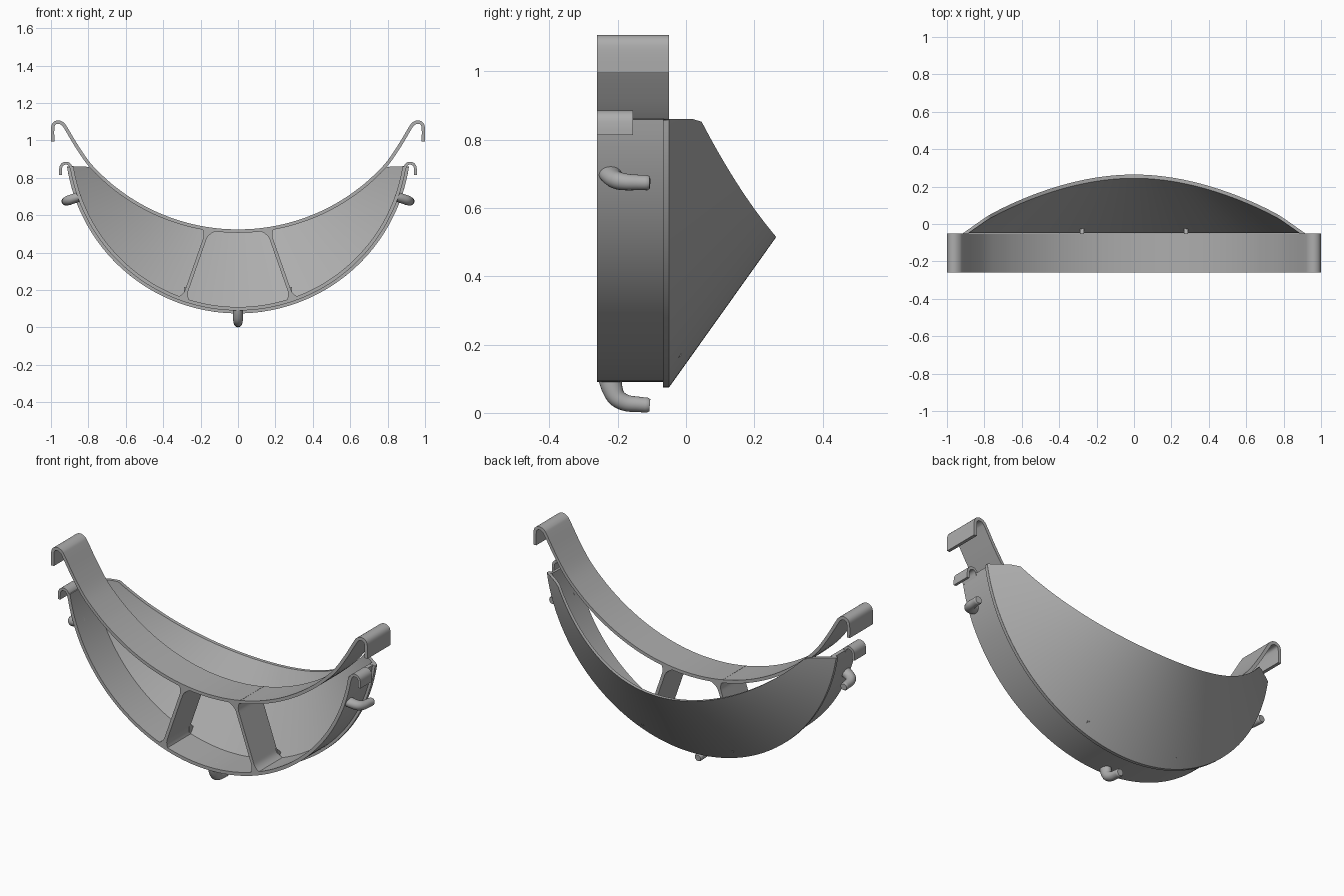
import bpy, bmesh, math
from mathutils import Vector

cube = bpy.data.objects.get("Cube")
if cube:
    bpy.data.objects.remove(cube)

grey = bpy.data.materials.new("plain grey")
grey.use_nodes = True
COLOUR = (0.42, 0.42, 0.42, 1)
grey.diffuse_color = COLOUR
grey.node_tree.nodes["Principled BSDF"].inputs["Base Color"].default_value = COLOUR

CENTRE = 1.0             # height of the lower arc's centre
TOP = 0.86               # height where the lower arc and scoop stop
FRONT, BACK = -0.26, -0.05


def loft(name, sections):
    """Bridge equal point loops into a closed solid."""
    bm = bmesh.new()
    rings = [[bm.verts.new(p) for p in s] for s in sections]
    n = len(rings[0])
    for a, b in zip(rings, rings[1:]):
        for i in range(n):
            j = (i + 1) % n
            bm.faces.new((a[i], a[j], b[j], b[i]))
    bm.faces.new(rings[0])
    bm.faces.new(rings[-1])
    bmesh.ops.recalc_face_normals(bm, faces=bm.faces)
    mesh = bpy.data.meshes.new(name)
    bm.to_mesh(mesh)
    bm.free()
    mesh.materials.append(grey)
    ob = bpy.data.objects.new(name, mesh)
    bpy.context.collection.objects.link(ob)
    bpy.ops.object.select_all(action='DESELECT')
    ob.select_set(True)
    bpy.context.view_layer.objects.active = ob
    bpy.ops.object.shade_smooth_by_angle(angle=math.radians(35))
    return ob


def smooth(pts, steps=5):
    """Catmull-Rom curve through the points."""
    pts = [Vector(p) for p in pts]
    ext = [2 * pts[0] - pts[1]] + pts + [2 * pts[-1] - pts[-2]]
    out = []
    for a, b, c, d in zip(ext, ext[1:], ext[2:], ext[3:]):
        for k in range(steps):
            t = k / steps
            out.append(0.5 * (2 * b + (c - a) * t + (2 * a - 5 * b + 4 * c - d) * t * t
                              + (3 * b - a - 3 * c + d) * t ** 3))
    return out + [pts[-1]]


def tangents(path):
    last = len(path) - 1
    return [(path[min(i + 1, last)] - path[max(i - 1, 0)]).normalized()
            for i in range(last + 1)]


def strip(name, path, thick, y0, y1):
    """Ribbon following an x-z path, as deep as y0 to y1."""
    path = [Vector(p) for p in path]
    sections = []
    for p, t in zip(path, tangents(path)):
        n = Vector((-t.y, t.x)) * thick / 2
        a, b = p - n, p + n
        sections.append([(a.x, y0, a.y), (a.x, y1, a.y), (b.x, y1, b.y), (b.x, y0, b.y)])
    return loft(name, sections)


def arc(radius, count=96):
    end = math.acos((CENTRE - TOP) / radius)
    angles = [end * (2 * i / count - 1) for i in range(count + 1)]
    return [(radius * math.sin(a), CENTRE - radius * math.cos(a)) for a in angles]


# Lower band and the thin flange behind it
strip("lower_band", arc(0.90), 0.019, FRONT, BACK)
strip("lower_flange", arc(0.908), 0.034, -0.068, BACK)

# Upper band: wide arc that runs out into a hook at both ends
UP_C, UP_R = 1.58, 1.065
half_arc = [(x, UP_C - math.sqrt(UP_R ** 2 - x * x)) for x in [i * 0.07 for i in range(11)]]
hook = [(0.79, 0.866), (0.86, 0.965), (0.92, 1.065), (0.938, 1.089), (0.962, 1.098),
        (0.984, 1.088), (0.991, 1.06), (0.991, 0.995)]
half = smooth(half_arc + hook)
strip("upper_band", [(-p.x, p.y) for p in reversed(half[1:])] + [tuple(p) for p in half],
      0.018, FRONT, BACK)

# Small clips on the ends of the lower band
clip = [(0.888, 0.84), (0.897, 0.865), (0.912, 0.877), (0.931, 0.876),
        (0.945, 0.863), (0.949, 0.84), (0.949, 0.814)]
for side, label in ((1, "left"), (-1, "right")):
    strip(label + "_clip", [(side * p.x, p.y) for p in smooth(clip)], 0.015, FRONT, -0.155)

# Spokes with flared ends joining the two bands, and small gussets at their feet
for side, label in ((1, "left"), (-1, "right")):
    foot, head = Vector((0.294, 0.142)), Vector((0.158, 0.53))
    along = (head - foot).normalized()
    across = Vector((along.y, -along.x))
    length = (head - foot).length
    sections = []
    for i in range(41):
        s = length * i / 40
        d = min(s, length - s)
        flare = 0.035 * max(0, 1 - d / 0.06) ** 2
        a, b = (foot + along * s + across * w * (0.009 + flare) for w in (-1, 1))
        sections.append([(side * a.x, FRONT, a.y), (side * a.x, BACK, a.y),
                         (side * b.x, BACK, b.y), (side * b.x, FRONT, b.y)])
    loft(label + "_spoke", sections)
    gusset = []
    for w in (-0.012, 0.012):
        x = side * (0.278 + w)
        gusset.append([(x, BACK - 0.01, 0.13), (x, -0.012, 0.17), (x, BACK - 0.01, 0.215)])
    loft(label + "_gusset", gusset)

# Scoop: part of a cone, trimmed by the upper arc and the flat top
SLOPE, APEX, WALL, RIM = 1.403, 0.61, 0.02, 0.925
limit = math.acos((CENTRE - TOP) / (RIM - 0.004))
drop = UP_C - CENTRE
sections = []
for i in range(161):
    a = limit * (i / 80 - 1)
    c = math.cos(a)
    trim = math.sqrt(UP_R ** 2 - drop ** 2 * (1 - c * c)) - drop * c
    trim = max(trim, (CENTRE - TOP) / c)
    inner = max(RIM - WALL * SLOPE, trim + 0.001)
    loop = [(RIM, 0), (trim, 0), (trim, WALL), (inner, WALL)]
    sections.append([(r * math.sin(a), APEX - r / SLOPE - w, CENTRE - r * c) for r, w in loop])
loft("scoop", sections)

# Bent pegs pointing backwards: one at the bottom and one on each side
peg_path = smooth([(-0.222, 0.895), (-0.217, 0.925), (-0.203, 0.955),
                   (-0.175, 0.971), (-0.14, 0.975), (-0.106, 0.978)])
for name, degrees in (("bottom_peg", 0), ("left_peg", 70.5), ("right_peg", -70.5)):
    th = math.radians(degrees)
    sections = []
    count = len(peg_path) - 1
    for i, (p, t) in enumerate(zip(peg_path, tangents(peg_path))):
        u = i / count
        rad = 0.022 + 0.014 * (1 - u) ** 2 - (0.004 if i == count else 0)
        ring = []
        for k in range(20):
            ang = math.tau * k / 20
            y = p.x - t.y * rad * math.cos(ang)
            rho = p.y + t.x * rad * math.cos(ang)
            s = min(rad, 0.026) * math.sin(ang)
            ring.append((rho * math.sin(th) + s * math.cos(th), y,
                         CENTRE - rho * math.cos(th) + s * math.sin(th)))
        sections.append(ring)
    loft(name, sections)
